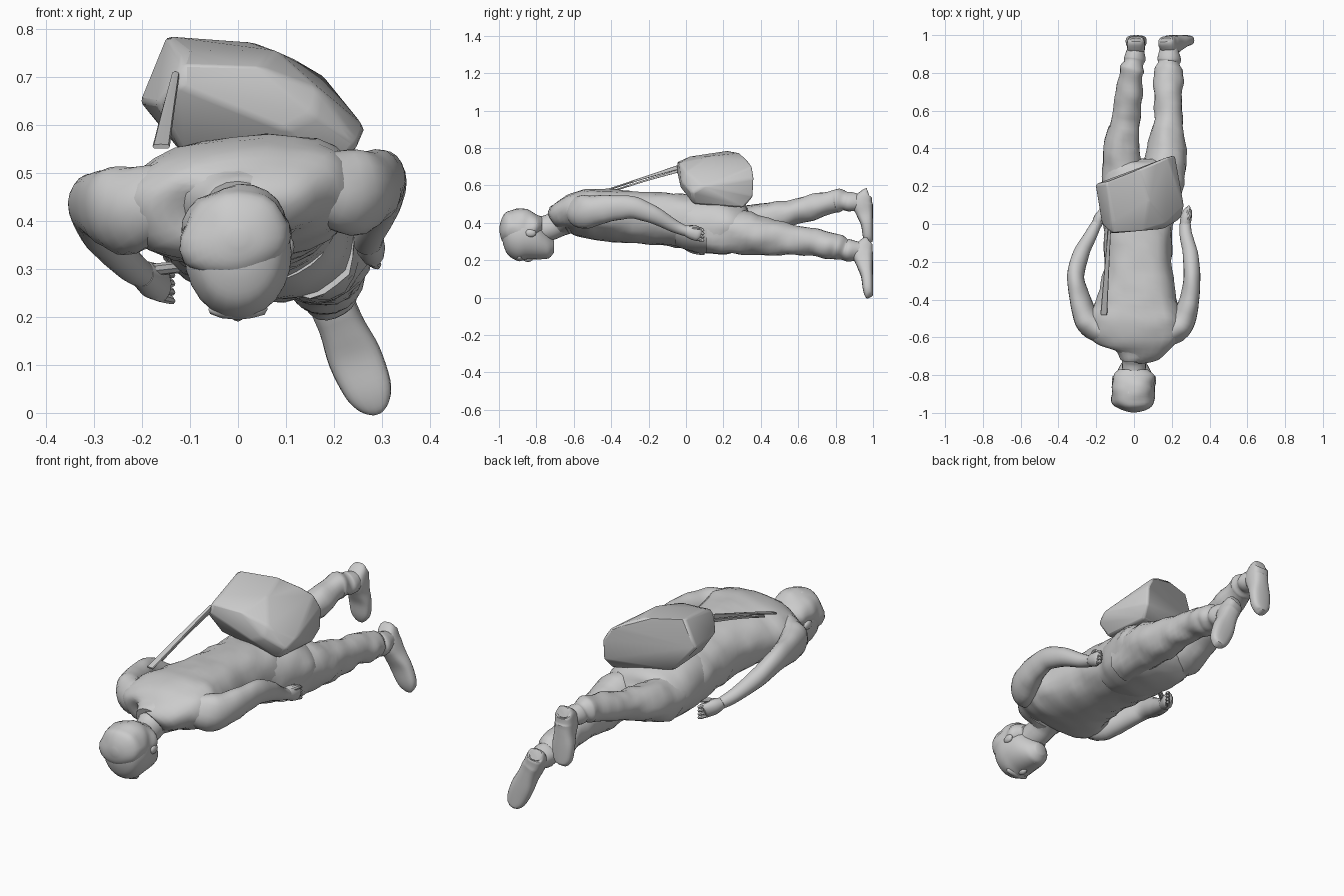
import bpy, bmesh, math
from mathutils import Vector, noise


def finish(bm, name, angle=40):
    bmesh.ops.recalc_face_normals(bm, faces=bm.faces)
    me = bpy.data.meshes.new(name)
    bm.to_mesh(me)
    bm.free()
    ob = bpy.data.objects.new(name, me)
    bpy.context.collection.objects.link(ob)
    bpy.ops.object.select_all(action='DESELECT')
    ob.select_set(True)
    bpy.context.view_layer.objects.active = ob
    bpy.ops.object.shade_smooth_by_angle(angle=math.radians(angle))
    return ob


def spline(a, b, c, d, t):
    return [0.5 * (2 * q + (r - p) * t + (2 * p - 5 * q + 4 * r - s) * t * t + (3 * q - p - 3 * r + s) * t ** 3)
            for p, q, r, s in zip(a, b, c, d)]


def loft(name, rings, segs=20, steps=4, power=2.0, roll=0.0, fold=0.0, upright=False):
    """Skin through rings (x, y, z, half width, half depth), with optional cloth folds."""
    pts = []
    for i in range(len(rings) - 1):
        quad = [rings[max(i - 1, 0)], rings[i], rings[i + 1], rings[min(i + 2, len(rings) - 1)]]
        pts += [spline(*quad, k / steps) for k in range(steps)]
    pts.append(list(rings[-1]))
    bm, prev = bmesh.new(), None
    for i, p in enumerate(pts):
        a, b = pts[max(i - 1, 0)], pts[min(i + 1, len(pts) - 1)]
        t = Vector((0, 1, 0)) if upright else (Vector(b[:3]) - Vector(a[:3])).normalized()
        u = (Vector((1, 0, 0)) - t * t.x).normalized()
        w = u.cross(t)
        u, w = u * math.cos(roll) + w * math.sin(roll), w * math.cos(roll) - u * math.sin(roll)
        c, ring = Vector(p[:3]), []
        for k in range(segs):
            ang = math.tau * k / segs
            cs, sn = math.cos(ang), math.sin(ang)
            off = u * (math.copysign(abs(cs) ** (2 / power), cs) * max(p[3], .004)) \
                + w * (math.copysign(abs(sn) ** (2 / power), sn) * max(p[4], .004))
            s = 1 + fold * noise.noise((c + off) * 14)
            ring.append(bm.verts.new(c + off * s))
        if prev:
            for k in range(segs):
                j = (k + 1) % segs
                bm.faces.new((prev[k], prev[j], ring[j], ring[k]))
        else:
            bm.faces.new(ring)
        prev = ring
    bm.faces.new(prev)
    return finish(bm, name)


def blob(name, loc, size, sub=2):
    bm = bmesh.new()
    bmesh.ops.create_icosphere(bm, subdivisions=sub, radius=1)
    for v in bm.verts:
        v.co = Vector(loc) + Vector([a * b for a, b in zip(v.co, size)])
    return finish(bm, name)


# Torso in a shirt, rolled slightly so the right shoulder is higher
loft("torso", [(.005, -.695, .415, .07, .06), (.015, -.665, .435, .15, .075), (.015, -.61, .447, .225, .108),
               (.01, -.52, .447, .255, .128), (.015, -.42, .44, .22, .135), (.02, -.28, .43, .187, .137),
               (.02, -.12, .42, .178, .14), (.022, .02, .405, .185, .145), (.025, .07, .40, .185, .14)],
     segs=28, power=2.3, roll=.12, fold=.07)
# Hips
loft("hips", [(.025, -.04, .405, .17, .13), (.03, .05, .395, .19, .15), (.045, .17, .385, .213, .15),
              (.055, .27, .375, .208, .135), (.06, .32, .37, .17, .10), (.06, .345, .37, .1, .06)],
     segs=28, power=2.3, roll=-.1, fold=.06)

# Trouser legs with gathered cuffs
loft("left_leg", [(-.06, .12, .39, .09, .11), (-.065, .3, .385, .105, .105), (-.06, .43, .42, .093, .088),
                  (-.045, .55, .45, .078, .072), (-.035, .62, .465, .07, .066), (-.025, .7, .49, .07, .068),
                  (-.015, .79, .515, .063, .062), (-.008, .82, .518, .068, .064), (0, .85, .515, .052, .052),
                  (.004, .875, .51, .056, .054), (.01, .92, .51, .045, .045)], fold=.16)
loft("right_leg", [(.15, .12, .36, .1, .12), (.165, .3, .345, .108, .115), (.175, .43, .325, .095, .1),
                   (.183, .55, .31, .078, .083), (.183, .66, .30, .072, .074), (.18, .74, .285, .077, .074),
                   (.18, .79, .275, .072, .07), (.182, .82, .265, .072, .068), (.184, .85, .255, .056, .056),
                   (.186, .875, .252, .06, .058), (.187, .94, .25, .046, .046)], fold=.16)


# Shoes, toes pointing down, soles against y = 1
def shoe(name, heel, toe):
    prof = [(0, .95, .028), (.03, .93, .043), (.2, .89, .048), (.4, .91, .048), (.62, .935, .056),
            (.85, .945, .05), (.96, .955, .034), (1, .965, .014)]
    rings = [(heel[0] + (toe[0] - heel[0]) * t, (front + 1) / 2, heel[1] + (toe[1] - heel[1]) * t,
              w, (1 - front) / 2) for t, front, w in prof]
    loft(name, rings, power=2.8)


shoe("left_shoe", (.01, .56), (.012, .29))
shoe("right_shoe", (.165, .30), (.29, .005))

# Arms with elbows out and hands resting by the hips
loft("left_arm", [(-.15, -.59, .45, .05, .07), (-.225, -.535, .425, .07, .092), (-.268, -.46, .425, .062, .084),
                  (-.295, -.36, .43, .05, .068), (-.308, -.27, .425, .045, .06), (-.28, -.16, .37, .042, .046),
                  (-.23, -.06, .312, .033, .034), (-.2, .0, .288, .027, .028)], roll=.2, fold=.08)
loft("right_arm", [(.16, -.6, .475, .05, .07), (.235, -.545, .46, .07, .092), (.278, -.46, .47, .06, .08),
                   (.3, -.36, .482, .049, .066), (.308, -.27, .48, .043, .058), (.298, -.16, .435, .041, .046),
                   (.275, -.06, .38, .033, .034), (.27, .0, .355, .03, .028)], fold=.08)
for side, x, z, dx in (("left", -.2, .288, .55), ("right", .27, .36, .18)):
    loft(side + "_palm", [(x, -.01, z, .026, .026), (x + dx * .03, .03, z - .01, .03, .038),
                          (x + dx * .07, .065, z - .02, .024, .038), (x + dx * .08, .08, z - .025, .015, .028)], segs=12)
    for k in range(4):
        fz = z - .045 + k * .018
        loft(f"{side}_finger_{k + 1}", [(x + dx * .06, .055, fz, .012, .011), (x + dx * .1, .085, fz - .006, .011, .010),
                                        (x + dx * .12, .095, fz - .012, .005, .005)], segs=8, steps=2)
    loft(side + "_thumb", [(x + dx * .04, .01, z + .01, .013, .013), (x + dx * .14, .05, z + .015, .012, .012),
                           (x + dx * .18, .075, z + .01, .005, .005)], segs=8, steps=2)

# Neck and collar
loft("neck", [(0, -.80, .36, .065, .07), (0, -.73, .375, .064, .07), (0, -.68, .40, .075, .075),
              (.005, -.62, .43, .12, .085)])
loft("collar", [(0, -.71, .41, .074, .072), (0, -.69, .416, .088, .08), (.005, -.65, .43, .13, .09)], fold=.1)
# Head, face down, with a tousled hair cap
loft("head", [(0, -.985, .35, .02, .02), (0, -.975, .347, .06, .07), (0, -.95, .338, .092, .112),
              (0, -.90, .335, .11, .138), (0, -.85, .328, .11, .125), (0, -.80, .312, .098, .108),
              (0, -.76, .288, .08, .082), (0, -.73, .272, .06, .06), (0, -.705, .272, .03, .03)],
     segs=24, upright=True)
loft("hair", [(0, -.997, .365, .015, .015), (0, -.985, .364, .06, .06), (0, -.955, .366, .1, .092),
              (0, -.90, .372, .116, .104), (0, -.85, .378, .114, .088), (0, -.80, .382, .1, .066),
              (0, -.77, .385, .075, .046)], segs=24, fold=.2, upright=True)
blob("nose", (0, -.845, .212), (.017, .03, .022))
blob("brow", (0, -.89, .216), (.065, .022, .022))
blob("chin", (0, -.75, .228), (.034, .024, .022))
for side, s in (("left", -1), ("right", 1)):
    blob(side + "_ear", (s * .105, -.83, .345), (.013, .03, .022))

# Tilted shoulder bag, softened hull
bm = bmesh.new()
corners = [(-.205, .21, .65), (-.15, .22, .785), (-.11, .02, .755), (.03, .29, .772), (.12, .33, .735),
           (.18, .355, .70), (.215, .365, .64), (.215, .36, .54), (.265, .09, .595), (.25, .03, .56), (.17, .0, .675),
           (.16, -.025, .62), (-.12, -.05, .68), (-.12, -.045, .725), (.05, -.035, .72), (-.17, .0, .645),
           (-.12, .04, .55), (.2, .04, .50), (.2, .31, .48), (-.1, .24, .52), (.08, .12, .755), (.1, -.03, .59)]
for c in corners:
    bm.verts.new(c)
hull = bmesh.ops.convex_hull(bm, input=bm.verts)
loose = {g for g in hull["geom_interior"] + hull["geom_unused"] if isinstance(g, bmesh.types.BMVert)}
bmesh.ops.delete(bm, geom=list(loose), context='VERTS')
bag = finish(bm, "bag", 40)
soft = bag.modifiers.new("soft_edges", 'BEVEL')
soft.width, soft.segments, soft.angle_limit = .015, 2, math.radians(15)

# Strap running from the bag to the left shoulder
loft("strap_upper", [(-.13, -.03, .70, .008, .012), (-.145, -.25, .632, .013, .006), (-.16, -.48, .555, .018, .005)],
     segs=8, power=4)
loft("strap_lower", [(-.135, -.03, .68, .006, .008), (-.145, -.22, .625, .008, .005), (-.155, -.40, .567, .012, .005)],
     segs=8, power=4)
